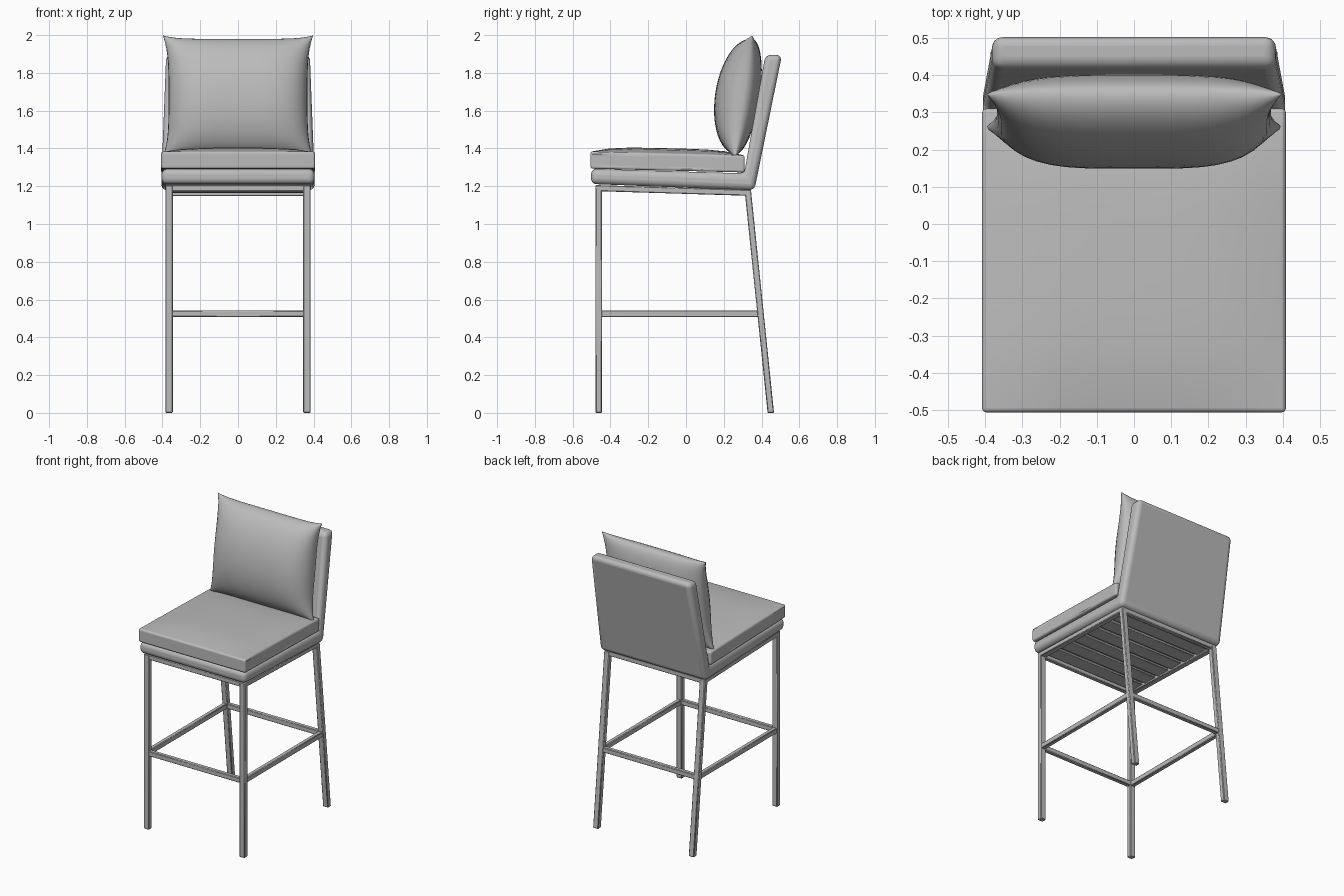
import bpy, bmesh, math
from mathutils import Vector

cube = bpy.data.objects.get("Cube")
if cube:
    bpy.data.objects.remove(cube)

grey = bpy.data.materials.new("plain_grey")
grey.use_nodes = True
COLOUR = (0.5, 0.5, 0.5, 1)
grey.diffuse_color = COLOUR
grey.node_tree.nodes["Principled BSDF"].inputs["Base Color"].default_value = COLOUR


def finish(name, bm, bevel=0, segments=2, angle=40):
    """Turn a bmesh into a named, shaded object with optional rounded edges."""
    bmesh.ops.recalc_face_normals(bm, faces=bm.faces)
    mesh = bpy.data.meshes.new(name)
    bm.to_mesh(mesh)
    bm.free()
    mesh.materials.append(grey)
    obj = bpy.data.objects.new(name, mesh)
    bpy.context.collection.objects.link(obj)
    if bevel:
        mod = obj.modifiers.new("rounding", "BEVEL")
        mod.width, mod.segments = bevel, segments
        mod.limit_method, mod.angle_limit = "ANGLE", math.radians(35)
    bpy.ops.object.select_all(action="DESELECT")
    obj.select_set(True)
    bpy.context.view_layer.objects.active = obj
    bpy.ops.object.shade_smooth_by_angle(angle=math.radians(angle))
    return obj


def bar(name, start, end, a, b, bevel=0.004):
    """Straight bar between two points; a and b are half-size cross vectors."""
    bm = bmesh.new()
    bmesh.ops.create_cube(bm, size=2)
    start, end, a, b = map(Vector, (start, end, a, b))
    for v in bm.verts:
        s, t, u = v.co
        v.co = start.lerp(end, (u + 1) / 2) + a * s + b * t
    return finish(name, bm, bevel, 1, 30)


X, Y, Z = Vector((1, 0, 0)), Vector((0, 1, 0)), Vector((0, 0, 1))
LEG_X, FRONT_Y = 0.365, -0.462
BACK_TOP, BACK_FOOT = Vector((0, 0.328, 1.17)), Vector((0, 0.449, 0))
RAIL_FRONT, RAIL_BACK = 1.19, 1.165
STRETCHER_Z = 0.525
back_mid = BACK_FOOT.lerp(BACK_TOP, STRETCHER_Z / BACK_TOP.z)

# Legs, side rails and side stretchers
for side, sx in (("left", 1), ("right", -1)):
    off = X * LEG_X * sx
    bar(f"front_leg_{side}", off + Y * FRONT_Y, off + Y * FRONT_Y + Z * 1.19, X * 0.02, Y * 0.017)
    bar(f"back_leg_{side}", off + BACK_FOOT, off + BACK_TOP, X * 0.02, Y * 0.017)
    bar(f"side_rail_{side}", off + Y * -0.479 + Z * RAIL_FRONT, off + Y * 0.345 + Z * RAIL_BACK,
        X * 0.02, Z * 0.016)
    bar(f"side_stretcher_{side}", off + Y * FRONT_Y + Z * STRETCHER_Z, off + back_mid,
        X * 0.015, Z * 0.018)

# Cross rails and cross stretchers
for name, y, z in (("front_rail", FRONT_Y, RAIL_FRONT), ("back_rail", 0.328, RAIL_BACK),
                   ("front_stretcher", FRONT_Y, STRETCHER_Z), ("back_stretcher", back_mid.y, STRETCHER_Z)):
    mid = Y * y + Z * z
    bar(name, mid - X * LEG_X, mid + X * LEG_X, Y * 0.015, Z * 0.017)

# Slats under the seat
for i in range(6):
    t = (i + 0.5) / 6
    mid = Y * (-0.445 + 0.755 * t) + Z * (RAIL_FRONT + (RAIL_BACK - RAIL_FRONT) * t + 0.004)
    bar(f"seat_slat_{i + 1}", mid - X * 0.35, mid + X * 0.35, Y * 0.05, Z * 0.008, 0.003)

# Seat base and backrest: one upholstered L-shaped shell, narrower at the top
profile = [(-0.503, 1.212), (0.362, 1.178), (0.508, 1.895), (0.42, 1.895), (0.308, 1.268), (-0.503, 1.292)]
bm = bmesh.new()
rings = []
for sx in (-1, 1):
    rings.append([bm.verts.new((sx * (0.406 - 0.026 * max(0, (z - 1.3) / 0.6)), y, z)) for y, z in profile])
# Each side is split into a seat part and a back part
for ring in rings:
    bm.faces.new((ring[0], ring[1], ring[4], ring[5]))
    bm.faces.new((ring[1], ring[2], ring[3], ring[4]))
for i in range(len(profile)):
    j = (i + 1) % len(profile)
    bm.faces.new((rings[0][i], rings[0][j], rings[1][j], rings[1][i]))
finish("seat_base_and_backrest", bm, 0.03, 5, 50)

# Seat cushion: soft slab with a domed top
bm = bmesh.new()
bmesh.ops.create_cube(bm, size=2)
bmesh.ops.subdivide_edges(bm, edges=bm.edges[:], cuts=7, use_grid_fill=True)
for v in bm.verts:
    u, w, h = v.co
    dome = 0.028 * (1 - u ** 4) * (1 - w ** 4) if h > 0.99 else 0
    v.co = (u * 0.408, -0.098 + w * 0.408, 1.328 - 0.01 * w + h * 0.045 + dome)
finish("seat_cushion", bm, 0.03, 5, 50)

# Back pillow: two bulging sheets joined at a pinched seam
N = 24
bm = bmesh.new()
for depth in (-0.15, 0.085):
    grid = []
    for j in range(N + 1):
        v = math.sin(math.pi / 2 * (2 * j / N - 1))
        row = []
        for i in range(N + 1):
            u = math.sin(math.pi / 2 * (2 * i / N - 1))
            x = u * (0.368 + 0.03 * v ** 4)
            z = 1.675 + v * (0.305 + 0.018 * u ** 6)
            bulge = depth * ((1 - u ** 4) * (1 - v * v)) ** 0.5
            row.append(bm.verts.new((x, 0.305 + 0.045 * v + bulge, z - bulge * 0.12)))
        grid.append(row)
    for j in range(N):
        for i in range(N):
            bm.faces.new((grid[j][i], grid[j][i + 1], grid[j + 1][i + 1], grid[j + 1][i]))
bmesh.ops.remove_doubles(bm, verts=bm.verts, dist=0.0005)
finish("back_pillow", bm, angle=80)
